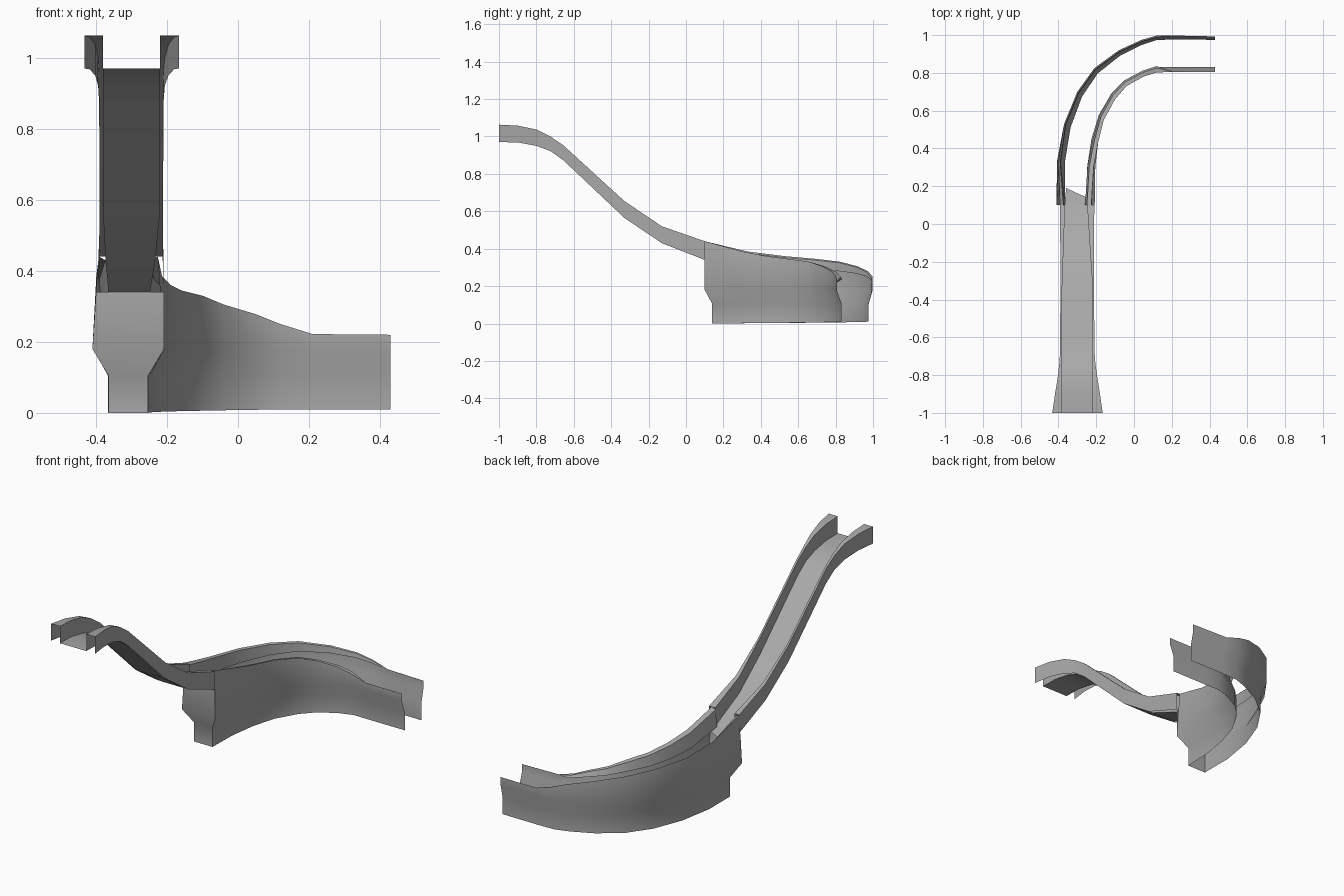
import bpy, math
from mathutils import Vector

cube = bpy.data.objects.get("Cube")
if cube:
    bpy.data.objects.remove(cube, do_unlink=True)

grey = bpy.data.materials.new("plain_grey")
grey.use_nodes = True
colour = (0.4, 0.4, 0.4, 1)
grey.diffuse_color = colour
grey.node_tree.nodes["Principled BSDF"].inputs["Base Color"].default_value = colour


def loft(name, rows, flip=False):
    """Skin a sheet through rows that hold equal numbers of points."""
    n = len(rows[0])
    verts = [tuple(p) for row in rows for p in row]
    faces = []
    for r in range(len(rows) - 1):
        for c in range(n - 1):
            a = r * n + c
            f = (a, a + 1, a + n + 1, a + n)
            faces.append(f[::-1] if flip else f)
    mesh = bpy.data.meshes.new(name)
    mesh.from_pydata(verts, [], faces)
    mesh.validate()
    mesh.materials.append(grey)
    obj = bpy.data.objects.new(name, mesh)
    bpy.context.collection.objects.link(obj)
    bpy.ops.object.select_all(action="DESELECT")
    obj.select_set(True)
    bpy.context.view_layer.objects.active = obj
    bpy.ops.object.shade_smooth_by_angle(angle=math.radians(40))
    return obj


# Straight chute: y, bottom z, rim z, right edge, left edge
chute_stations = [
    (-1.0, .97, 1.063, -.433, -.166),
    (-.9, .968, 1.058, -.418, -.18),
    (-.8, .95, 1.037, -.402, -.196),
    (-.725, .922, 1.0, -.394, -.206),
    (-.655, .872, .952, -.391, -.21),
    (-.33, .565, .655, -.39, -.211),
    (-.13, .43, .52, -.39, -.212),
    (.1, .34, .44, -.393, -.21),
]
rows = []
for y, low, top, a, b in chute_stations:
    t = max(0, (y + .33) / .43)
    fa, fb = -.38 + .015 * t, -.22 - .028 * t
    rows.append([(a, y, low), (a, y, top), (fa, y, top), (fa, y, low),
                 (fb, y, low), (fb, y, top), (b, y, top), (b, y, low)])
loft("chute", rows)

# Last piece of the chute floor, with a slanted end
loft("floor_tip", [[(-.365, .1, .34), (-.248, .1, .34)],
                   [(-.36, .19, .315), (-.25, .14, .325)]])

# Curved side walls: plan points and rim heights
outer = [(-.41, .1), (-.408, .33), (-.37, .53), (-.3, .7), (-.21, .825),
         (-.08, .92), (.04, .975), (.12, .998), (.21, .998), (.43, .993)]
inner = [(-.208, .1), (-.205, .3), (-.19, .43), (-.16, .55), (-.1, .66),
         (-.04, .73), (.05, .78), (.12, .803), (.21, .804), (.43, .806)]
rim = [.44, .385, .36, .345, .33, .305, .278, .25, .222, .22]


def wall(name, path, other, foot_in, lip, flip):
    rows = []
    last = len(path) - 1
    for i, (p, q, top) in enumerate(zip(path, other, rim)):
        p, q = Vector(p), Vector(q)
        across = (q - p).normalized()
        t = i / last
        foot = foot_in[0] * (1 - t) + foot_in[1] * t
        edge = .018 * max(0, 1 - i / 2)
        width = max(.045 - edge if i == 0 else 0, lip) if i < last - 1 else .002
        depth = max(.004, .1 * (1 - i / (last - 1)))

        def at(inset, z, shift=0):
            v = p + across * inset
            return (v.x, v.y + shift, z)
        back = .04 if i == 0 else 0
        ground = .01 * min(1, t * 1.3)
        rows.append([at(foot, ground, back), at(foot, .105, back), at(0, .18),
                     at(edge, top), at(edge + width * .7, top - depth * .1),
                     at(edge + width, top - depth)])
    loft(name, rows, flip)


wall("outer_wall", outer, inner, (.045, .018), .012, False)
wall("inner_wall", inner, outer, (.045, .025), .033, True)

# Closed front under the chute, stepped in at the foot like the walls
loft("front_panel", [
    [(-.365, .14, 0), (-.253, .14, 0)],
    [(-.365, .14, .105), (-.253, .14, .105)],
    [(-.41, .1, .18), (-.208, .1, .18)],
    [(-.4, .1, .34), (-.209, .1, .34)],
])
